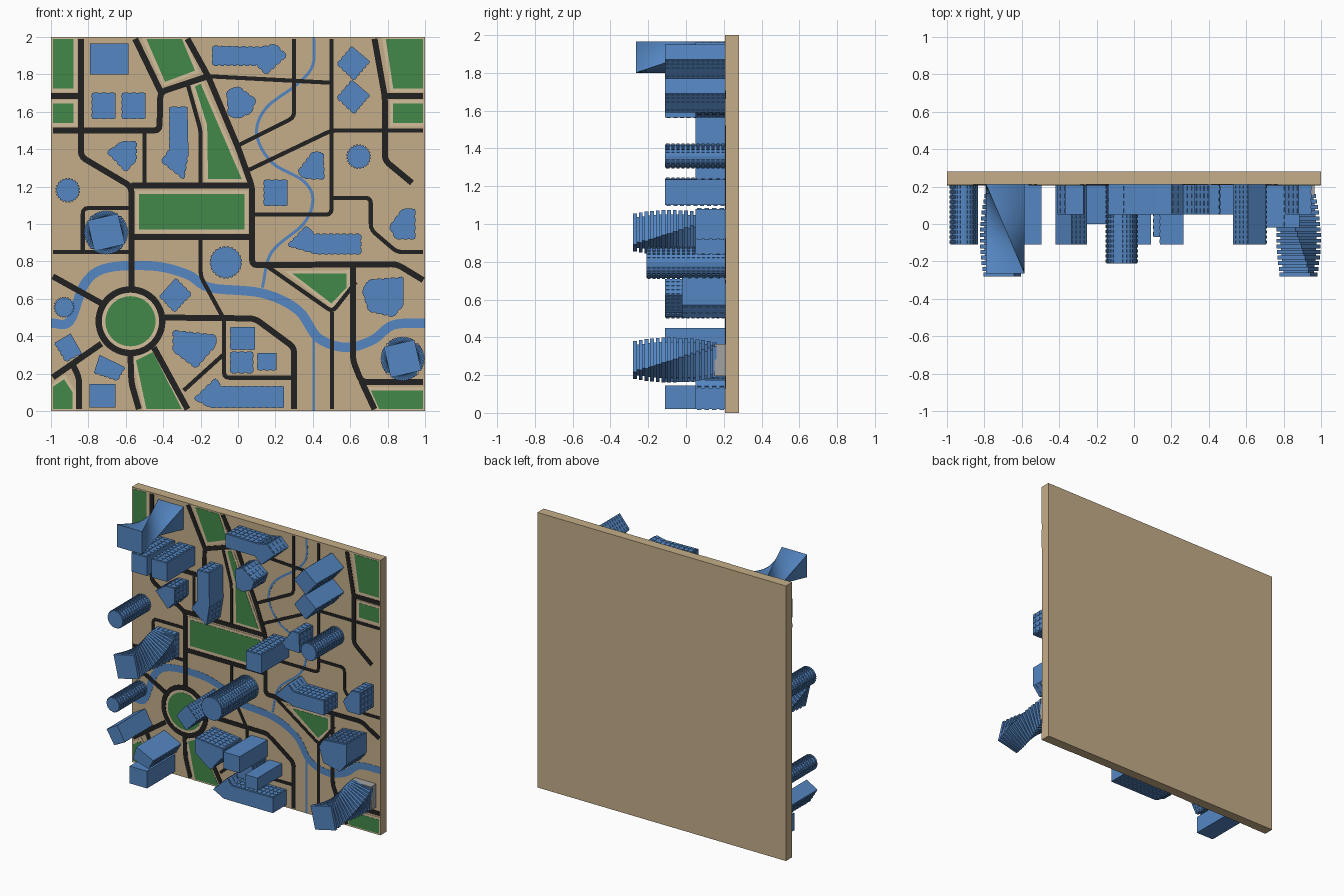
import bpy, bmesh
from math import sin, cos, pi, radians, ceil
from mathutils import Vector as V

if "Cube" in bpy.data.objects:
    bpy.data.objects.remove(bpy.data.objects["Cube"])

FRONT = 0.21   # y of the slab face carrying the map


def mat(name, rgb):
    m = bpy.data.materials.new(name)
    m.diffuse_color = (*rgb, 1)
    m.use_nodes = True
    m.node_tree.nodes["Principled BSDF"].inputs["Base Color"].default_value = m.diffuse_color
    return m


TAN = mat("tan", (0.56, 0.42, 0.25))
PALE = mat("pale", (0.66, 0.52, 0.34))
BLUE = mat("blue", (0.09, 0.24, 0.54))
GREEN = mat("green", (0.055, 0.25, 0.065))
DARK = mat("dark", (0.015, 0.015, 0.016))
GREY = mat("grey", (0.36, 0.36, 0.36))


def finish(bm, name, material):
    bmesh.ops.recalc_face_normals(bm, faces=bm.faces)
    me = bpy.data.meshes.new(name)
    bm.to_mesh(me)
    bm.free()
    me.materials.append(material)
    ob = bpy.data.objects.new(name, me)
    bpy.context.collection.objects.link(ob)
    return ob


def shell(bm, rings, closed=False, caps=True):
    rs = [[bm.verts.new(p) for p in r] for r in rings]
    n = len(rs[0])
    for a, b in zip(rs, rs[1:] + rs[:1] if closed else rs[1:]):
        for i in range(n):
            j = (i + 1) % n
            bm.faces.new((a[i], a[j], b[j], b[i]))
    if caps and not closed:
        bm.faces.new(rs[0])
        bm.faces.new(rs[-1])


def prism(bm, pts, y0, y1):
    shell(bm, [[(p[0], y, p[1]) for p in pts] for y in (y0, y1)])


def ribbon(bm, path, w, y, closed=False):
    P = [V(p) for p in path]
    n, rings = len(P), []
    for i, p in enumerate(P):
        a = P[i - 1] if i or closed else None
        b = P[(i + 1) % n] if i < n - 1 or closed else None
        d0 = (p - a).normalized() if a is not None else (b - p).normalized()
        d1 = (b - p).normalized() if b is not None else d0
        n0, m = V((-d0.y, d0.x)), d0 + d1
        m = V((-m.y, m.x)).normalized()
        off = m * (w / 2 / max(0.4, m.dot(n0)))
        q = [(max(-1, min(1, s.x)), max(0, min(2, s.y))) for s in (p + off, p - off)]
        rings.append([(q[0][0], y, q[0][1]), (q[1][0], y, q[1][1]),
                      (q[1][0], FRONT + .006, q[1][1]), (q[0][0], FRONT + .006, q[0][1])])
    shell(bm, rings, closed)


def rounded(path, r=.03):
    P = [V(p) for p in path]
    out = [P[0]]
    for a, p, b in zip(P, P[1:], P[2:]):
        u = p + (a - p).normalized() * min(r, (a - p).length * .4)
        v = p + (b - p).normalized() * min(r, (b - p).length * .4)
        out += [u.lerp(p, t).lerp(p.lerp(v, t), t) for t in (0, .33, .67, 1)]
    return out + [P[-1]]


def smooth(path, k=6):
    P = [V(p) for p in path]
    P = [P[0] * 2 - P[1]] + P + [P[-1] * 2 - P[-2]]
    out = []
    for a, b, c, d in zip(P, P[1:], P[2:], P[3:]):
        for i in range(k):
            t = i / k
            out.append(.5 * (2 * b + (c - a) * t + (2 * a - 5 * b + 4 * c - d) * t * t
                             + (3 * b - a - 3 * c + d) * t ** 3))
    return out + [P[-2]]


def rect(x0, x1, z0, z1):
    return [(x0, z0), (x0, z1), (x1, z1), (x1, z0)]


def circle(x, z, r, n):
    return [(x + r * cos(2 * pi * i / n), z + r * sin(2 * pi * i / n)) for i in range(n)]


# ground slab
bm = bmesh.new()
prism(bm, rect(-1, 1, 0, 2), FRONT, 0.28)
finish(bm, "ground_slab", TAN)

# river and stream
bm = bmesh.new()
ribbon(bm, smooth([(-1, .47), (-.9, .48), (-.82, .68), (-.7, .765), (-.45, .775), (-.27, .73), (-.15, .66),
                   (.13, .63), (.32, .54), (.43, .39), (.58, .34), (.72, .38), (.83, .46), (1, .47)]), .05, .2085)
ribbon(bm, smooth([(.405, 2), (.4, 1.85), (.32, 1.75), (.15, 1.62), (.1, 1.48), (.18, 1.33), (.35, 1.23),
                   (.4, 1.13), (.35, 1), (.18, .85), (.13, .66)]), .016, .209)
ribbon(bm, [(.405, .4), (.405, 0)], .016, .209)
finish(bm, "river", BLUE)

# parks with pale borders
parks = [rect(-.99, -.88, 1.725, 1.99), rect(-.99, -.88, 1.54, 1.645), rect(-.53, .035, .97, 1.16),
         rect(.83, .99, 1.54, 1.645), circle(-.575, .48, .134, 48),
         [(-.49, 1.99), (-.3, 1.99), (-.23, 1.82), (-.39, 1.76)],
         [(-.23, 1.735), (-.2, 1.75), (.02, 1.24), (-.16, 1.24), (-.165, 1.53)],
         [(.29, .735), (.58, .735), (.58, .66), (.5, .575)],
         [(.79, 1.99), (.99, 1.99), (.99, 1.725), (.83, 1.725)],
         [(-.99, .13), (-.93, .17), (-.885, .1), (-.885, .01), (-.99, .01)],
         [(-.545, .27), (-.455, .315), (-.3, .01), (-.49, .01)],
         [(.71, .11), (.99, .11), (.99, .01), (.755, .01)]]
lawn, kerb = bmesh.new(), bmesh.new()
for p in parks:
    prism(lawn, p, .206, FRONT + .006)
    ribbon(kerb, p, .036, .2075, True)
finish(lawn, "park_lawns", GREEN)
finish(kerb, "park_borders", PALE)

# main roads and narrow streets
main = [[(-.84, 1.99), (-.84, 1.36), (-.57, 1.2), (-.57, .65)], [(-1, 1.685), (-.84, 1.685)],
        [(-.99, 1.5), (-.42, 1.5), (-.415, 1.705), (-.16, 1.79)], [(-.55, 1.99), (-.41, 1.7)],
        [(-.27, 1.99), (-.16, 1.79), (0, 1.41), (.075, 1.2), (.075, .78), (.85, .785), (.99, .7)],
        [(-.57, 1.205), (.075, 1.205)], [(-.57, .93), (.075, .93)],
        [(.73, 1.99), (.785, 1.68), (.785, 1.34), (.93, 1.22)], [(.785, 1.685), (.99, 1.685)],
        [(-.99, .72), (-.72, .57)], [(-.99, .18), (-.73, .36)], [(-.575, .3), (-.57, .15), (-.53, .01)],
        [(-.885, .25), (-.85, .18), (-.85, .01)], [(-.45, .34), (-.27, .01)],
        [(-.4, .5), (.09, .495), (.3, .34), (.3, .01)],
        [(.615, .78), (.615, .27), (.66, .155), (.99, .155)], [(.66, .16), (.73, .01)]]
narrow = [[(-.5, 1.5), (-.5, 1.2)], [(-.27, 1.75), (-.2, 1.5), (-.2, 1.2)], [(-.16, 1.79), (.5, 1.755)],
          [(.3, 1.99), (.3, 1.57), (0, 1.42)], [(.5, 1.99), (.5, 1.05), (.08, 1.05)],
          [(.06, 1.29), (.5, 1.5), (.99, 1.5)], [(-.99, .85), (-.57, .85)],
          [(.5, 1.14), (.71, 1.14), (.71, .97), (.85, .85), (.99, .85)],
          [(-.83, .85), (-.83, 1.085), (-.57, 1.085)], [(-.075, .5), (-.075, .178), (.3, .178)],
          [(-.08, .3), (-.29, .11)], [(-.2, .93), (-.2, .72), (-.08, .5)],
          [(.14, .785), (.505, .53), (.63, .69)], [(.503, .53), (.503, .01)]]
bm = bmesh.new()
for p in main:
    ribbon(bm, rounded(p), .032, .207)
for p in narrow:
    ribbon(bm, rounded(p), .022, .2072)
ribbon(bm, circle(-.575, .48, .17, 48), .034, .207, True)
finish(bm, "roads", DARK)


def building(name, pts, h=.16, plain=(), pitch=.033, proud=.004):
    """Extruded footprint with raised window panels on every side not listed as plain."""
    bm = bmesh.new()
    P = [V(p) for p in pts]
    prism(bm, pts, FRONT, FRONT - h)
    sgn = 1 if sum(a.x * b.y - b.x * a.y for a, b in zip(P, P[1:] + P[:1])) > 0 else -1
    rows = int(h / pitch)
    for i, (a, b) in enumerate(zip(P, P[1:] + P[:1])):
        if i in plain:
            continue
        d = (b - a).normalized()
        out = V((d.y, -d.x)) * sgn * proud
        cols = max(1, int((b - a).length / pitch))
        for c in range(cols):
            s, e = a.lerp(b, (c + .2) / cols), a.lerp(b, (c + .8) / cols)
            quad = [s - out * .2, e - out * .2, e + out, s + out]
            for r in range(rows):
                y = FRONT - h * (r + .5) / rows
                prism(bm, quad, y - .3 * h / rows, y + .3 * h / rows)
    return finish(bm, name, BLUE)


ALL = range(9)
# square-plan blocks: x0, x1, z0, z1, height, plain sides
for i, (x0, x1, z0, z1, h, plain) in enumerate([
        (-.78, -.655, 1.565, 1.7, .32, (2,)), (-.62, -.495, 1.565, 1.7, .32, (2,)),
        (.14, .265, 1.1, 1.235, .32, (2,)), (-.795, -.655, .02, .145, .32, ALL),
        (-.04, .09, .33, .45, .32, (1, 2)), (-.04, .08, .205, .315, .16, ()),
        (.105, .205, .22, .31, .28, (1, 2))]):
    building(f"block_{i}", rect(x0, x1, z0, z1), h, plain)

# rotated blocks, listed left, top, right, bottom corner
diamond = [(.53, 1.855), (.61, 1.95), (.705, 1.87), (.62, 1.77)]
for i, (p, plain) in enumerate([
        (diamond, (1,)), ([(x, z - .18) for x, z in diamond], (1,)),
        ([(-.42, .615), (-.335, .71), (-.25, .625), (-.34, .53)], (0,)),
        ([(-.98, .365), (-.895, .415), (-.835, .31), (-.92, .265)], (0, 1)),
        ([(-.77, .205), (-.74, .3), (-.605, .235), (-.645, .165)], (0, 1))]):
    building(f"rotated_block_{i}", p, .32, plain, .026)

# irregular low-rise buildings
for i, (p, h, plain) in enumerate([
        ([(-.135, 1.85), (-.135, 1.95), (.12, 1.945), (.2, 1.96), (.26, 1.9), (.15, 1.8), (.1, 1.85)], .16, ()),
        ([(-.365, 1.625), (-.27, 1.625), (-.265, 1.39), (-.29, 1.24), (-.41, 1.335), (-.365, 1.4)], .16, (1,)),
        ([(-.7, 1.385), (-.62, 1.44), (-.545, 1.44), (-.545, 1.34), (-.6, 1.28)], .16, ()),
        ([(-.06, 1.71), (0, 1.735), (.095, 1.665), (.07, 1.595), (0, 1.565), (-.05, 1.58)], .16, ()),
        ([(.32, 1.28), (.4, 1.385), (.455, 1.38), (.46, 1.24), (.35, 1.245)], .16, ()),
        ([(.265, .885), (.365, .99), (.41, .945), (.655, .945), (.655, .84), (.42, .84)], .16, ()),
        ([(.81, .985), (.88, 1.08), (.945, 1.08), (.945, .92), (.845, .92)], .16, ()),
        ([(-.345, .43), (-.12, .405), (-.12, .35), (-.225, .23), (-.345, .32)], .21, ()),
        ([(-.235, .065), (-.12, .175), (-.09, .13), (.245, .13), (.245, .02), (-.15, .02)], .16, (3,)),
        ([(.665, .645), (.7, .7), (.885, .715), (.885, .57), (.83, .505), (.7, .535)], .23, (2,))]):
    building(f"low_rise_{i}", p, h, plain)

# round towers with bulging windows
for i, (x, z, r, h) in enumerate([(.645, 1.36, .06, .32), (-.91, 1.18, .06, .32),
                                  (-.065, .795, .081, .42), (-.93, .555, .05, .32)]):
    building(f"round_tower_{i}", circle(x, z, r, 24), h, (), .026, .006)


def square(x, z, half, ang):
    return [(x + half * 2 ** .5 * cos(ang + pi / 4 + k * pi / 2),
             z + half * 2 ** .5 * sin(ang + pi / 4 + k * pi / 2)) for k in range(4)]


# twisting towers of stacked floor plates on a core
for i, (x, z) in enumerate([(-.705, .955), (.88, .28)]):
    bm = bmesh.new()
    for k in range(15):
        a, y = radians(13 + 5 * k), -.28 + k * .03
        prism(bm, square(x, z, .084, a), y, y + .021)
        prism(bm, square(x, z, .068, a), y + .019, y + .032)
    finish(bm, f"twisting_tower_{i}", BLUE)
bm = bmesh.new()
prism(bm, rect(.795, .965, .195, .365), .15, FRONT)
finish(bm, "tower_podium", GREY)
building("tower_base", rect(-.79, -.62, .87, 1.04), .06)

# hyperbolic tower: straight rulings turning a square by a quarter
bm = bmesh.new()
C, N, rings = rect(-.79, -.585, 1.8, 1.965), 12, []
for s in range(N + 1):
    t = s / N
    q = [V(C[k]).lerp(V(C[(k + 1) % 4]), t) for k in range(4)]
    ring = [q[k].lerp(q[(k + 1) % 4], j / 8) for k in range(4) for j in range(8)]
    rings.append([(p.x, FRONT - .475 * t, p.y) for p in ring])
shell(bm, rings)
ob = finish(bm, "hyperbolic_tower", BLUE)
bpy.context.view_layer.objects.active = ob
ob.select_set(True)
bpy.ops.object.shade_smooth_by_angle(angle=radians(35))
